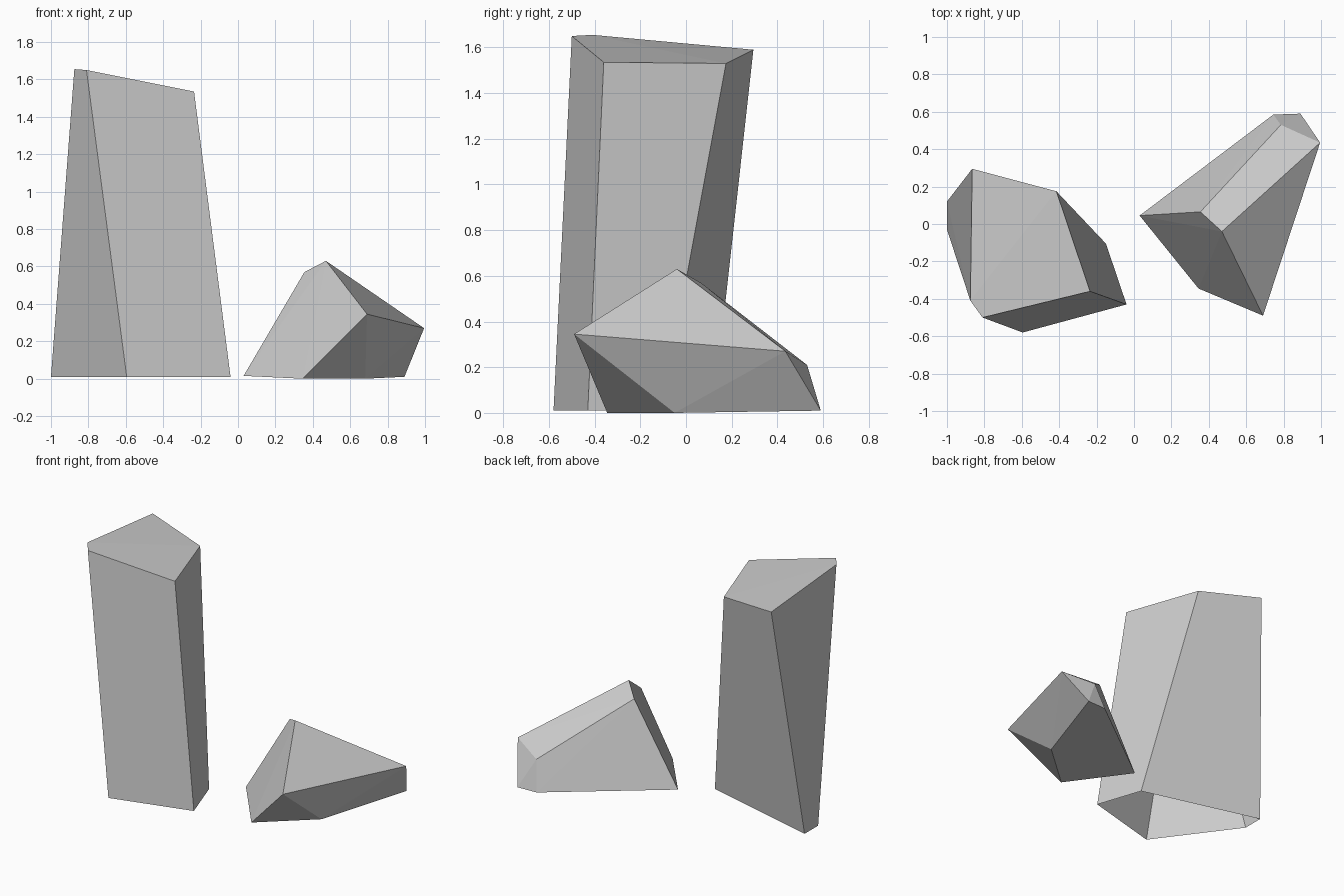
import bpy
import bmesh

if "Cube" in bpy.data.objects:
    bpy.data.objects.remove(bpy.data.objects["Cube"], do_unlink=True)

# One plain stone colour
GREY = (0.6, 0.6, 0.6, 1.0)
stone = bpy.data.materials.new("stone_grey")
stone.use_nodes = True
stone.diffuse_color = GREY
stone.node_tree.nodes["Principled BSDF"].inputs["Base Color"].default_value = GREY


def make_rock(name, corners, open_base=False):
    """Wrap flat facets around a few corner points."""
    bm = bmesh.new()
    for corner in corners:
        bm.verts.new(corner)
    bmesh.ops.convex_hull(bm, input=bm.verts[:])
    bmesh.ops.recalc_face_normals(bm, faces=bm.faces[:])
    bm.normal_update()
    if open_base:
        base = [f for f in bm.faces if f.normal.z < -0.9]
        bmesh.ops.delete(bm, geom=base, context='FACES')
    # Merge facets that lie in almost the same plane
    bmesh.ops.dissolve_limit(bm, angle_limit=0.02, verts=bm.verts[:], edges=bm.edges[:])
    mesh = bpy.data.meshes.new(name)
    bm.to_mesh(mesh)
    bm.free()
    mesh.materials.append(stone)
    rock = bpy.data.objects.new(name, mesh)
    bpy.context.collection.objects.link(rock)
    return rock


# Tall standing stone: five-sided foot and slanted five-sided crown, open below
foot = [(-1, -0.03), (-0.595, -0.58), (-0.04, -0.43), (-0.15, -0.105), (-1, 0.12)]
crown = [(-0.875, -0.41, 1.655), (-0.81, -0.5, 1.65), (-0.235, -0.36, 1.535),
         (-0.415, 0.175, 1.53), (-0.865, 0.295, 1.59)]
make_rock("tall_rock", [(x, y, 0.01) for x, y in foot] + crown, open_base=True)

# Low fallen stone: base corners, side corners, ridge corners
base = [(0.03, 0.045, 0.015), (0.345, -0.345, 0), (0.68, -0.05, 0),
        (0.89, 0.59, 0.01), (0.745, 0.585, 0.01)]
sides = [(0.69, -0.49, 0.345), (0.995, 0.435, 0.27), (0.785, 0.53, 0.21)]
ridge = [(0.355, 0.065, 0.57), (0.47, -0.04, 0.63)]
make_rock("low_rock", base + sides + ridge)
